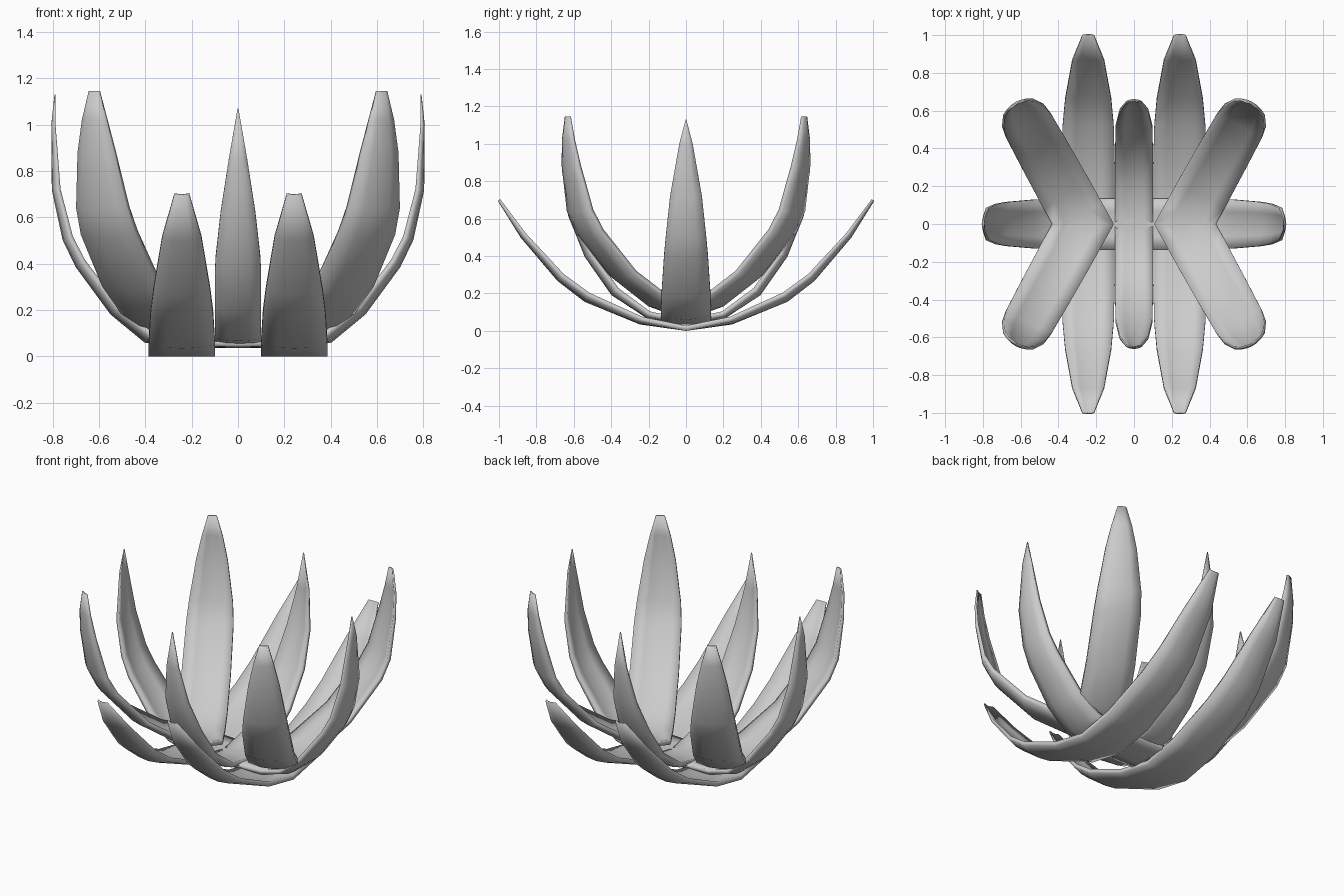
import bpy, bmesh, math
from mathutils import Vector

if "Cube" in bpy.data.objects:
    bpy.data.objects.remove(bpy.data.objects["Cube"])


def petal(name, path, root_x, angle, mirror, cup=0.03, thick=0.028):
    """Sweep a shallow crescent section along path points (reach, height, half width)."""
    a = math.radians(angle)
    out, side = Vector((math.cos(a), math.sin(a), 0)), Vector((-math.sin(a), math.cos(a), 0))
    root = Vector((root_x, 0, 0))
    up = Vector((0, 0, 1))
    wmax = max(p[2] for p in path)
    us = [-1, -0.5, 0, 0.5, 1]
    bm = bmesh.new()
    rings = []
    for i, (s, z, w) in enumerate(path):
        p, q = path[max(i - 1, 0)], path[min(i + 1, len(path) - 1)]
        ds, dz = q[0] - p[0], q[1] - p[1]
        n = up if i == 0 else (up * ds - out * dz).normalized()
        k = w / wmax
        c = cup * k * min(1, i / 2)           # flat at the root, cupped further out
        t = thick * (0.15 + 0.85 * k) / 2
        centre = root + out * s + up * z
        outer = [centre + side * (w * u) + n * (c * (u * u - 0.5) - t) for u in us]
        inner = [centre + side * (w * u) + n * (c * (u * u - 0.5) + t) for u in reversed(us)]
        rings.append([bm.verts.new(v) for v in outer + inner])
    for r0, r1 in zip(rings, rings[1:]):
        for j in range(10):
            k = (j + 1) % 10
            bm.faces.new((r0[j], r0[k], r1[k], r1[j]))
    bm.faces.new(rings[-1])
    # Trim at the mirror plane so both halves meet cleanly
    axis = Vector((0, 1, 0)) if mirror[1] else Vector((1, 0, 0))
    bmesh.ops.bisect_plane(bm, geom=bm.verts[:] + bm.edges[:] + bm.faces[:], dist=1e-5,
                           plane_co=(0, 0, 0), plane_no=axis, clear_inner=True)
    bmesh.ops.recalc_face_normals(bm, faces=bm.faces[:])
    me = bpy.data.meshes.new(name)
    bm.to_mesh(me)
    bm.free()
    ob = bpy.data.objects.new(name, me)
    bpy.context.collection.objects.link(ob)
    bpy.ops.object.select_all(action='DESELECT')
    ob.select_set(True)
    bpy.context.view_layer.objects.active = ob
    bpy.ops.object.shade_smooth_by_angle(angle=math.radians(120))  # soft rims
    m = ob.modifiers.new("mirror", 'MIRROR')
    m.use_axis = mirror
    m.use_clip = True
    return ob


# Low outer petals: two long strips running front to back
petal("outer_petals", [(0, .014, .143), (.24, .055, .143), (.53, .18, .135),
                       (.67, .285, .122), (.87, .51, .085), (1.0, .70, .032)],
      0.2425, 90, (True, True, False))
# Tall diagonal petals: each pair meets along the centre line
petal("diagonal_petals", [(-.1, .10, .143), (.05, .105, .143), (.18, .15, .143), (.40, .30, .14),
                          (.60, .525, .135), (.66, .64, .125), (.71, .88, .09),
                          (.725, 1.02, .06), (.725, 1.145, .026)],
      0.27, 61, (True, True, False))
# Narrow pointed petals at front and back
petal("centre_petals", [(0, .05, .1), (.2, .085, .1), (.38, .21, .1), (.52, .41, .098),
                        (.61, .62, .075), (.65, .85, .04), (.65, 1.07, .002)],
      0, 90, (False, True, False), cup=0.025)
# Pointed petals at left and right
petal("side_petals", [(0, .055, .135), (.25, .055, .135), (.39, .085, .134), (.53, .20, .13),
                      (.68, .40, .117), (.735, .51, .107), (.785, .72, .085),
                      (.797, 1.0, .036), (.79, 1.13, .002)],
      0, 0, (True, False, False))
